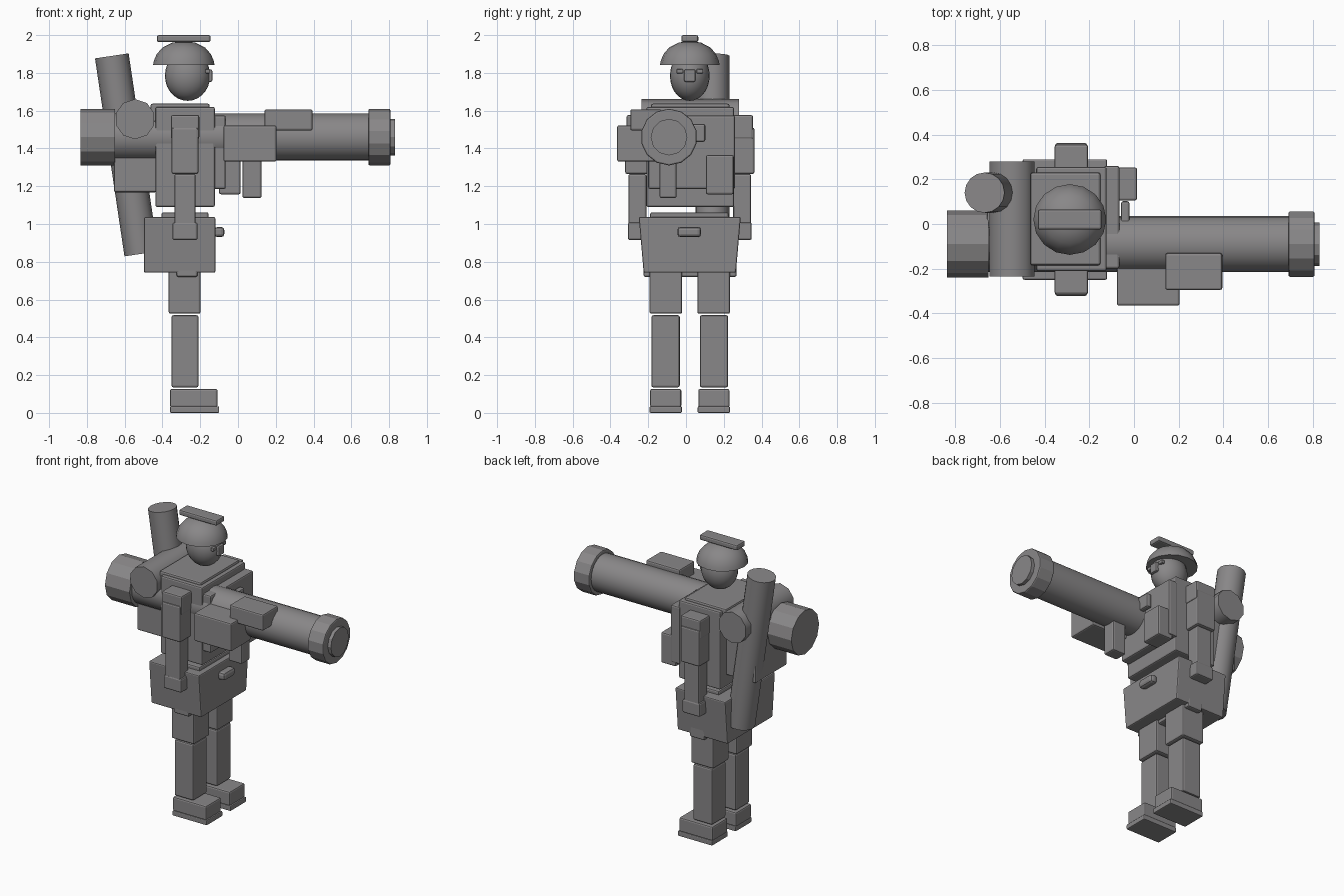
import bpy, bmesh, math
from mathutils import Vector

if "Cube" in bpy.data.objects:
    bpy.data.objects.remove(bpy.data.objects["Cube"])

CY = 0.02   # body symmetry plane

grey = bpy.data.materials.new("warm_grey")
grey.diffuse_color = (0.25, 0.243, 0.247, 1)
grey.use_nodes = True
grey.node_tree.nodes["Principled BSDF"].inputs["Base Color"].default_value = grey.diffuse_color


def finish(name, bm, smooth=None):
    bmesh.ops.recalc_face_normals(bm, faces=bm.faces)
    me = bpy.data.meshes.new(name)
    bm.to_mesh(me)
    bm.free()
    me.materials.append(grey)
    ob = bpy.data.objects.new(name, me)
    bpy.context.collection.objects.link(ob)
    if smooth:
        bpy.ops.object.select_all(action='DESELECT')
        ob.select_set(True)
        bpy.context.view_layer.objects.active = ob
        bpy.ops.object.shade_smooth_by_angle(angle=math.radians(smooth))
    return ob


def box(name, x, y, z, bevel=0.01, taper=0.0):
    """Bevelled block from three (min, max) ranges; taper narrows the bottom in y."""
    bm = bmesh.new()
    bmesh.ops.create_cube(bm, size=1)
    for v in bm.verts:
        pull = -math.copysign(taper, v.co.y) if v.co.z < 0 else 0
        v.co = Vector([(a + b) / 2 + c * (b - a) for (a, b), c in zip((x, y, z), v.co)])
        v.co.y += pull
    ob = finish(name, bm)
    if bevel:
        m = ob.modifiers.new("soft_edges", 'BEVEL')
        m.width = bevel
        m.segments = 2
    return ob


def pair(name, x, y, z, bevel=0.01):
    """Left and right copies; y is measured outward from the body centre."""
    for side, s in (("left", 1), ("right", -1)):
        box(side + "_" + name, x, sorted((CY + s * y[0], CY + s * y[1])), z, bevel)


def rod(name, a, b, r, sides, smooth=None):
    """Capped cylinder between two points."""
    a, b = Vector(a), Vector(b)
    bm = bmesh.new()
    bmesh.ops.create_cone(bm, cap_ends=True, segments=sides, radius1=r, radius2=r,
                          depth=(b - a).length)
    q = (b - a).to_track_quat('Z', 'Y')
    for v in bm.verts:
        v.co = q @ v.co + (a + b) / 2
    return finish(name, bm, smooth)


# Legs
pair("sole", (-0.36, -0.10), (0.042, 0.213), (0, 0.035), 0.006)
pair("boot", (-0.36, -0.108), (0.045, 0.21), (0.03, 0.127))
pair("shin", (-0.352, -0.209), (0.053, 0.203), (0.135, 0.517))
pair("thigh", (-0.367, -0.198), (0.04, 0.213), (0.525, 0.80))

# Hips and waist
box("hip_block", (-0.325, -0.214), (-0.225, 0.268), (0.72, 0.95))
box("skirt", (-0.498, -0.12), (-0.25, 0.29), (0.742, 1.037), 0.008, 0.026)
box("buckle", (-0.125, -0.072), (-0.045, 0.08), (0.93, 0.985), 0.018)
box("waist", (-0.405, -0.156), (-0.19, 0.225), (0.98, 1.062))

# Torso and gear
box("torso", (-0.437, -0.122), (-0.21, 0.255), (1.09, 1.62))
box("collar", (-0.463, -0.15), (-0.185, 0.23), (1.54, 1.637))
box("chest_plate", (-0.135, -0.065), (-0.20, 0.26), (1.185, 1.575))
box("chest_pouch", (-0.10, 0.014), (0.105, 0.253), (1.157, 1.365))
box("backpack", (-0.657, -0.43), (-0.15, 0.19), (1.168, 1.56))
rod("bedroll", (-0.545, -0.235, 1.555), (-0.545, 0.28, 1.555), 0.106, 10, 40)
rod("back_canister", (-0.668, 0.14, 1.89), (-0.512, 0.14, 0.842), 0.09, 16, 40)

# Arms
pair("shoulder", (-0.355, -0.205), (0.20, 0.335), (1.45, 1.577))
pair("upper_arm", (-0.352, -0.21), (0.22, 0.342), (1.265, 1.51))
pair("forearm", (-0.337, -0.224), (0.23, 0.325), (0.98, 1.265))
pair("hand", (-0.347, -0.214), (0.22, 0.328), (0.915, 1.008))

# Head: egg shape with eyes and nose
bm = bmesh.new()
bmesh.ops.create_uvsphere(bm, u_segments=24, v_segments=14, radius=1)
for v in bm.verts:
    v.co = (-0.267 + v.co.x * 0.12, CY + v.co.y * 0.105, 1.785 + v.co.z * 0.133)
finish("head", bm, 40)
box("nose", (-0.165, -0.136), (CY - 0.03, CY + 0.03), (1.753, 1.818), 0.008)
pair("eye", (-0.172, -0.15), (0.036, 0.07), (1.797, 1.82), 0.004)

# Helmet: turned dome with a flat underside
profile = [(0.163, 1.842), (0.158, 1.865), (0.143, 1.90), (0.112, 1.935), (0.062, 1.96)]
n = 16
bm = bmesh.new()
rings = [[bm.verts.new((-0.287 + r * math.cos(math.tau * i / n),
                        CY + r * 0.97 * math.sin(math.tau * i / n), z))
          for i in range(n)] for r, z in profile]
for lo, hi in zip(rings, rings[1:]):
    for i in range(n):
        bm.faces.new((lo[i], lo[(i + 1) % n], hi[(i + 1) % n], hi[i]))
tip = bm.verts.new((-0.287, CY, 1.969))
for i in range(n):
    bm.faces.new((rings[-1][i], rings[-1][(i + 1) % n], tip))
bm.faces.new(rings[0])
finish("helmet", bm, 40)
box("helmet_bar", (-0.43, -0.145), (CY - 0.045, CY + 0.045), (1.963, 2.0))

# Launcher: tube sections along x
TY, TZ = -0.09, 1.46
for name, x0, x1, r, sides in (("launcher_tube", -0.68, 0.72, 0.125, 24),
                               ("rear_bell", -0.835, -0.65, 0.15, 12),
                               ("muzzle_cap", 0.805, 0.83, 0.097, 12)):
    rod(name, (x0, TY, TZ), (x1, TY, TZ), r, sides, 25)
ring = rod("muzzle_ring", (0.69, TY, TZ), (0.807, TY, TZ), 0.15, 14)
m = ring.modifiers.new("soft_rim", 'BEVEL')
m.width = 0.008
m.segments = 2

# Launcher fittings
box("control_box", (-0.077, 0.204), (-0.365, -0.15), (1.33, 1.522))
box("sight", (0.14, 0.395), (-0.295, -0.13), (1.495, 1.607))
box("grip", (0.024, 0.125), (-0.14, -0.05), (1.137, 1.36))
box("far_bracket", (-0.058, -0.02), (0.0, 0.102), (1.435, 1.53))
